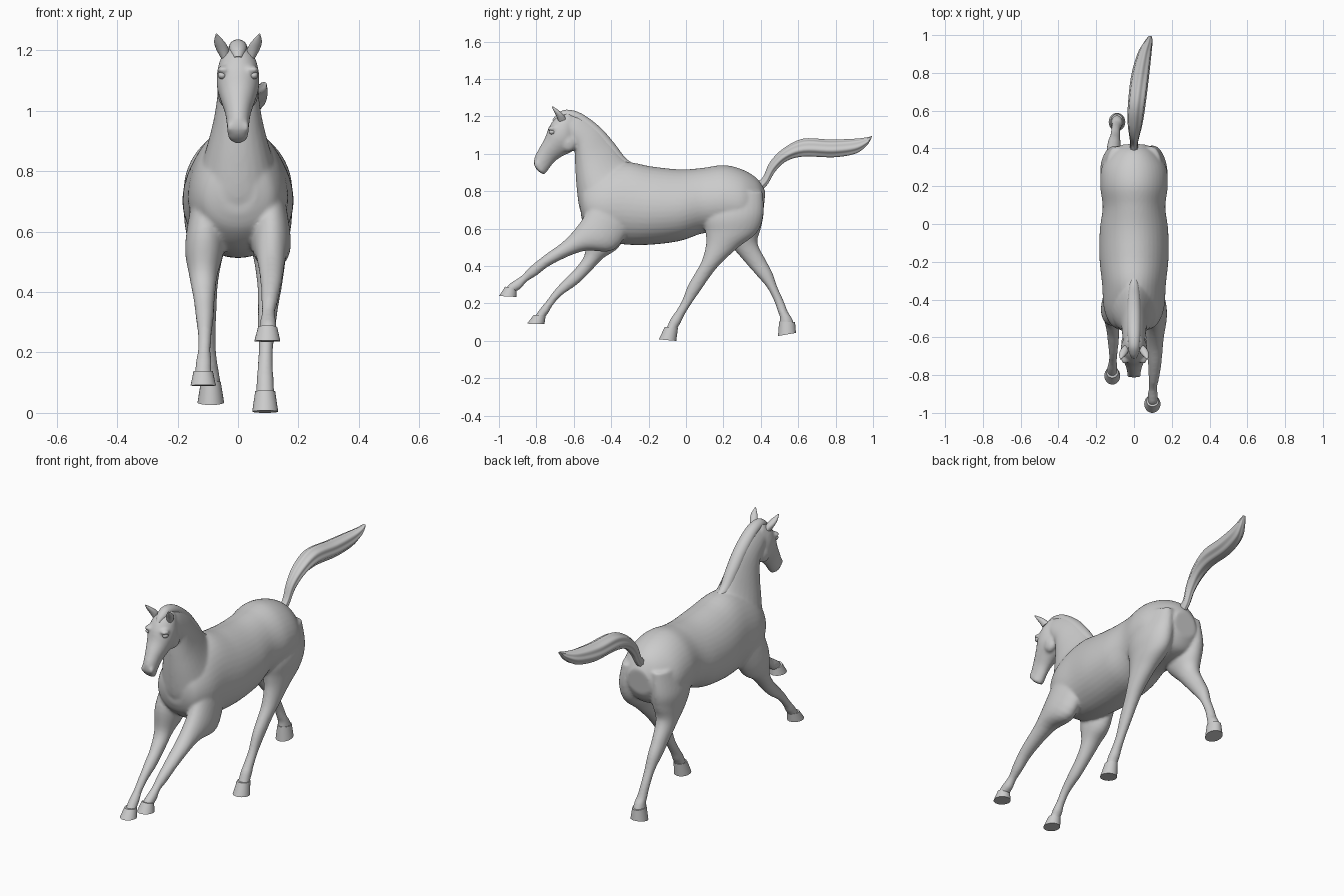
import bpy, bmesh, math
from mathutils import Vector, Matrix


def smooth_rings(rings, steps):
    """Catmull-Rom interpolation between key cross-sections."""
    keys = [Vector(list(r) + [0] * (6 - len(r))) for r in rings]
    if steps == 1:
        return keys
    out = []
    for i in range(len(keys) - 1):
        a, b, c, d = keys[max(i - 1, 0)], keys[i], keys[i + 1], keys[min(i + 2, len(keys) - 1)]
        for s in range(steps):
            t = s / steps
            out.append(0.5 * (2 * b + (c - a) * t + (2 * a - 5 * b + 4 * c - d) * t * t
                              + (3 * b - a - 3 * c + d) * t ** 3))
    return out + [keys[-1]]


def loft(bm, rings, steps=5, sides=28, egg=0.0, ripple=0.0):
    """Ring = side-view edge point 1 (y, z), edge point 2 (y, z), half width, x centre."""
    loops = []
    for y1, z1, y2, z2, w, xc in smooth_rings(rings, steps):
        loop = []
        for k in range(sides):
            t = 2 * math.pi * k / sides
            r = 1 + ripple * math.cos(7 * t)
            c, s = math.cos(t) * r, math.sin(t) * r
            loop.append(bm.verts.new((xc + w * s * (1 - egg * c),
                                      (y1 + y2) / 2 + (y1 - y2) / 2 * c,
                                      (z1 + z2) / 2 + (z1 - z2) / 2 * c)))
        loops.append(loop)
    for a, b in zip(loops, loops[1:]):
        for k in range(sides):
            j = (k + 1) % sides
            bm.faces.new((a[k], a[j], b[j], b[k]))
    bm.faces.new(loops[0][::-1])
    bm.faces.new(loops[-1])


def ball(bm, pos, size):
    bmesh.ops.create_uvsphere(bm, u_segments=20, v_segments=12, radius=1,
                              matrix=Matrix.LocRotScale(Vector(pos), None, Vector(size)))


def finish(name, bm, angle=50):
    bmesh.ops.recalc_face_normals(bm, faces=bm.faces[:])
    me = bpy.data.meshes.new(name)
    bm.to_mesh(me)
    bm.free()
    ob = bpy.data.objects.new(name, me)
    bpy.context.collection.objects.link(ob)
    bpy.ops.object.select_all(action='DESELECT')
    bpy.context.view_layer.objects.active = ob
    ob.select_set(True)
    bpy.ops.object.shade_smooth_by_angle(angle=math.radians(angle))
    return ob


skin = bmesh.new()
# torso
loft(skin, [(-.57, .80, -.56, .66, .06), (-.54, .86, -.53, .60, .12), (-.45, .92, -.45, .54, .158),
            (-.32, .955, -.32, .515, .168), (-.18, .932, -.18, .515, .182), (-.03, .917, -.03, .535, .18),
            (.09, .925, .09, .575, .165), (.20, .94, .20, .58, .178), (.30, .917, .30, .58, .17),
            (.38, .868, .37, .60, .125), (.425, .80, .41, .66, .07)], egg=.1, sides=40)
# neck
loft(skin, [(-.22, .91, -.54, .64, .13), (-.25, .93, -.57, .71, .125), (-.32, .965, -.585, .82, .10),
            (-.385, 1.05, -.592, .93, .076), (-.46, 1.14, -.595, 1.02, .064),
            (-.56, 1.21, -.605, 1.05, .06), (-.64, 1.225, -.62, 1.10, .055)], egg=.3)
# head
loft(skin, [(-.63, 1.228, -.585, 1.12, .045), (-.69, 1.20, -.583, 1.055, .066),
            (-.732, 1.145, -.605, 1.015, .07), (-.754, 1.085, -.665, .985, .057),
            (-.785, 1.03, -.705, .955, .043), (-.81, .98, -.738, .912, .036),
            (-.812, .94, -.755, .892, .034), (-.795, .912, -.77, .893, .02)], egg=-.12)
for s in (-1, 1):
    ball(skin, (s * .027, -.798, .945), (.011, .015, .02))   # nostril rims
    ball(skin, (s * .048, -.715, 1.135), (.022, .026, .014))  # brows
    ball(skin, (s * .04, -.63, 1.06), (.028, .045, .05))      # cheeks
# front legs
loft(skin, [(-.48, .80, -.27, .66, .05, .10), (-.555, .65, -.38, .49, .065, .11),
            (-.647, .54, -.55, .48, .048, .11), (-.754, .46, -.715, .41, .036, .11),
            (-.834, .396, -.798, .35, .028, .105), (-.88, .348, -.852, .316, .022, .10),
            (-.925, .318, -.88, .282, .027, .10), (-.95, .30, -.90, .27, .027, .10),
            (-.965, .275, -.91, .262, .03, .098)])
loft(skin, [(-.47, .78, -.27, .64, .05, -.10), (-.535, .61, -.36, .50, .065, -.11),
            (-.54, .47, -.445, .44, .047, -.115), (-.585, .395, -.525, .355, .035, -.112),
            (-.64, .338, -.588, .297, .03, -.11), (-.70, .275, -.665, .243, .023, -.11),
            (-.745, .215, -.712, .19, .022, -.112), (-.778, .175, -.735, .15, .027, -.114),
            (-.797, .148, -.745, .14, .027, -.115), (-.815, .122, -.755, .118, .03, -.115)])
# hind legs
loft(skin, [(.12, .80, .41, .80, .06, .09), (.095, .66, .415, .68, .078, .10),
            (.104, .58, .38, .58, .07, .10), (.107, .516, .28, .50, .053, .105),
            (.085, .43, .185, .412, .041, .105), (.05, .365, .13, .345, .034, .10),
            (.012, .30, .075, .265, .029, .095), (-.022, .215, .03, .20, .024, .092),
            (-.06, .15, -.01, .135, .026, .09), (-.082, .12, -.026, .10, .029, .09),
            (-.10, .08, -.042, .075, .03, .09), (-.112, .055, -.048, .055, .032, .09)])
loft(skin, [(.12, .80, .41, .80, .06, -.09), (.14, .66, .415, .68, .078, -.10),
            (.18, .57, .40, .60, .07, -.10), (.26, .485, .382, .525, .052, -.105),
            (.325, .41, .425, .435, .04, -.107), (.385, .342, .462, .365, .035, -.105),
            (.435, .283, .49, .285, .027, -.10), (.472, .21, .522, .215, .024, -.097),
            (.492, .155, .545, .155, .027, -.093), (.502, .125, .562, .13, .029, -.09),
            (.50, .09, .58, .09, .032, -.09)])
# fuse the overlapping forms into one skin
body = finish("body", skin)
remesh = body.modifiers.new("fuse", 'REMESH')
remesh.mode = 'VOXEL'
remesh.voxel_size = .0075
remesh.use_smooth_shade = True
soften = body.modifiers.new("soften", 'SMOOTH')
soften.factor = .5
soften.iterations = 8

# hooves: coronet ring flaring to the sole
hooves = {
    "front_hoof_right": [(-.967, .29, -.907, .275, .032, .098), (-1.0, .24, -.905, .235, .043, .097)],
    "front_hoof_left": [(-.815, .138, -.75, .138, .032, -.115), (-.85, .092, -.757, .089, .042, -.115)],
    "hind_hoof_right": [(-.114, .074, -.043, .07, .033, .09), (-.145, .008, -.052, 0, .043, .09)],
    "hind_hoof_left": [(.498, .105, .583, .10, .033, -.09), (.492, .026, .588, .043, .044, -.09)],
}
for name, rings in hooves.items():
    bm = bmesh.new()
    loft(bm, rings, steps=1)
    finish(name, bm, 40)

# mane along the crest, with forelock
bm = bmesh.new()
loft(bm, [(-.23, .925, -.25, .90, .008), (-.315, .97, -.35, .93, .026), (-.382, 1.055, -.43, 1.01, .034),
          (-.46, 1.143, -.50, 1.09, .036), (-.56, 1.216, -.58, 1.16, .034), (-.64, 1.236, -.635, 1.18, .03),
          (-.69, 1.212, -.66, 1.18, .026), (-.715, 1.18, -.69, 1.165, .014)])
finish("mane", bm)

# tail with strand grooves
bm = bmesh.new()
loft(bm, [(.385, .85, .41, .81, .02), (.415, .88, .44, .842, .02), (.45, .955, .478, .906, .026, .002),
          (.52, 1.026, .54, .962, .038, .006), (.626, 1.078, .63, .985, .045, .014),
          (.77, 1.074, .79, .981, .046, .032), (.895, 1.078, .904, 1.0, .036, .055),
          (.96, 1.086, .963, 1.04, .022, .075), (.995, 1.095, .99, 1.08, .01, .085)],
     sides=56, ripple=.06)
finish("tail", bm, 70)

# ears and eyes
for side, s in (("left", -1), ("right", 1)):
    bm = bmesh.new()
    loft(bm, [(-.68, 1.17, -.64, 1.185, .016, s * .042), (-.692, 1.20, -.655, 1.21, .021, s * .052),
              (-.705, 1.225, -.68, 1.232, .017, s * .062), (-.718, 1.25, -.714, 1.255, .003, s * .071)],
         sides=16)
    finish("ear_" + side, bm)
    bm = bmesh.new()
    ball(bm, (s * .052, -.716, 1.117), (.014, .017, .013))
    finish("eye_" + side, bm)
